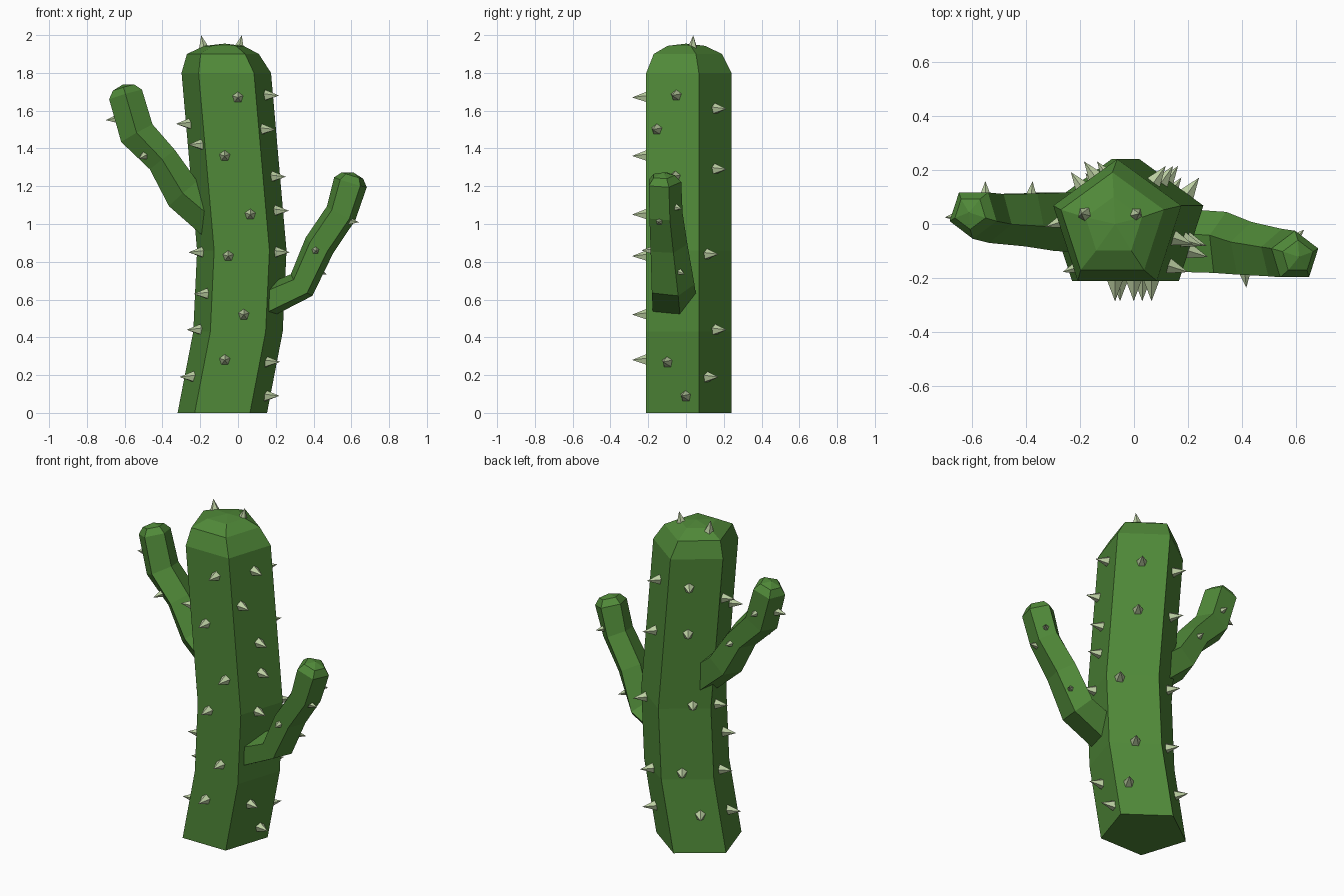
import bpy
import bmesh
from math import sin, cos, tau
from mathutils import Vector

SIDES = 5
RADIUS = 0.249
BACK = Vector((0, 1, 0))

default_cube = bpy.data.objects.get("Cube")
if default_cube:
    bpy.data.objects.remove(default_cube)


def make_material(name, colour):
    material = bpy.data.materials.new(name)
    material.use_nodes = True
    material.diffuse_color = colour
    shader = material.node_tree.nodes["Principled BSDF"]
    shader.inputs["Base Color"].default_value = colour
    shader.inputs["Roughness"].default_value = 0.9
    return material


green = make_material("cactus green", (0.08, 0.25, 0.04, 1))
pale = make_material("pale spike green", (0.5, 0.62, 0.36, 1))


def finish(bm, name, material):
    bmesh.ops.recalc_face_normals(bm, faces=bm.faces[:])
    mesh = bpy.data.meshes.new(name)
    bm.to_mesh(mesh)
    bm.free()
    mesh.materials.append(material)
    obj = bpy.data.objects.new(name, mesh)
    bpy.context.collection.objects.link(obj)
    return obj


def ring(centre, across, depth):
    """Five points round a centre, the first one lying along depth."""
    angles = [tau * i / SIDES for i in range(SIDES)]
    return [Vector(centre) + across * sin(a) + depth * cos(a) for a in angles]


def loft(name, rings, apex):
    """Skin a stack of rings, with a flat bottom and a pointed top."""
    bm = bmesh.new()
    loops = [[bm.verts.new(p) for p in points] for points in rings]
    tip = bm.verts.new(apex)
    bm.faces.new(loops[0])
    for i in range(SIDES):
        j = (i + 1) % SIDES
        for low, high in zip(loops, loops[1:]):
            bm.faces.new((low[i], low[j], high[j], high[i]))
        bm.faces.new((loops[-1][i], loops[-1][j], tip))
    return finish(bm, name, green)


# Trunk: leaning pentagonal column with a domed top
def trunk_ring(x, z, radius):
    return ring((x, -0.009, z), Vector((radius, 0, 0)), BACK * radius)


trunk_path = [(-0.083, 0), (0, 0.43), (0.02, 0.86), (-0.062, 1.8)]
trunk_rings = [trunk_ring(x, z, RADIUS) for x, z in trunk_path]
dome = [trunk_ring(-0.08, 1.9, 0.2), trunk_ring(-0.075, 1.943, 0.11)]
loft("trunk", trunk_rings + dome, (-0.07, 0, 1.955))


# Arms: bent pentagonal tubes, deeper than wide at the root
def make_arm(name, path, widths, depths, facing):
    points = [Vector(p) for p in path]
    rings = []
    for i, point in enumerate(points):
        along = (points[min(i + 1, len(points) - 1)] - points[max(i - 1, 0)]).normalized()
        across = BACK.cross(along).normalized()
        depth = along.cross(across) * facing
        rings.append(ring(point, across * widths[i], depth * depths[i]))
    end = points[-1]
    cap = end + along * 0.038
    rings.append(ring(cap, across * widths[-1] * 0.65, depth * depths[-1] * 0.65))
    loft(name, rings, end + along * 0.055)


make_arm("left_arm",
         [(0.12, -0.07, 0.575), (0.335, -0.08, 0.675), (0.43, -0.1, 0.885),
          (0.545, -0.115, 1.055), (0.595, -0.12, 1.22)],
         [0.09, 0.085, 0.088, 0.088, 0.095],
         [0.13, 0.125, 0.108, 0.097, 0.095], 1)
make_arm("right_arm",
         [(-0.1, 0.01, 1), (-0.29, 0.02, 1.16), (-0.4, 0.025, 1.34),
          (-0.535, 0.03, 1.48), (-0.595, 0.04, 1.685)],
         [0.11, 0.105, 0.088, 0.1, 0.095],
         [0.12, 0.12, 0.108, 0.1, 0.095], -1)

# Spikes: small five-sided cones gathered into one object
spike_mesh = bmesh.new()


def add_spike(base, direction, size=1.0):
    direction = Vector(direction).normalized()
    turn = direction.to_track_quat("Z", "Y").to_matrix().to_4x4()
    turn.translation = Vector(base) + direction * 0.03 * size
    bmesh.ops.create_cone(spike_mesh, cap_ends=True, segments=SIDES,
                          radius1=0.036 * size, radius2=0,
                          depth=0.09 * size, matrix=turn)


def trunk_point(corner, z):
    for low, high in zip(trunk_rings, trunk_rings[1:]):
        a, b = low[corner % SIDES], high[corner % SIDES]
        if a.z <= z <= b.z:
            return a.lerp(b, (z - a.z) / (b.z - a.z))


# Trunk spikes: height and fraction across, for each side of the trunk
side_spikes = [
    [(1.61, 0.5), (1.29, 0.5), (0.84, 0.75), (0.44, 0.5), (0.19, 0.75)],
    [(1.68, 0.43), (1.5, 0.8), (1.25, 0.45), (1.07, 0.45), (0.85, 0.6),
     (0.27, 0.6), (0.09, 0.25)],
    [(1.67, 0.33), (1.36, 0.66), (1.05, 0.29), (0.83, 0.74), (0.52, 0.41),
     (0.28, 0.64)],
    [(1.53, 0.8), (1.42, 0.2), (0.85, 0.7), (0.63, 0.3), (0.44, 0.6),
     (0.19, 0.5)],
    [(1.62, 0.6), (1.33, 0.55), (0.88, 0.35), (0.47, 0.6), (0.22, 0.37)],
]
for side, spots in enumerate(side_spikes):
    angle = tau * (side + 0.5) / SIDES
    for z, across in spots:
        base = trunk_point(side, z).lerp(trunk_point(side + 1, z), across)
        add_spike(base, (sin(angle), cos(angle), 0))

# Crown spikes
add_spike((-0.18, 0.035, 1.925), (-0.2, 0.05, 1))
add_spike((0.005, 0.035, 1.925), (0.2, 0.05, 1))

# Arm spikes
add_spike((0.585, -0.14, 1.015), (1, -0.1, -0.1), 0.75)
add_spike((0.41, -0.18, 0.86), (0.1, -1, 0), 0.75)
add_spike((0.59, -0.06, 1.09), (0.7, 0.7, -0.2), 0.75)
add_spike((0.425, -0.04, 0.75), (0.8, 0.6, -0.3), 0.75)
add_spike((-0.645, 0.03, 1.555), (-1, -0.1, -0.1), 0.75)
add_spike((-0.5, -0.035, 1.36), (-0.5, -0.8, -0.3), 0.65)
add_spike((-0.55, 0.11, 1.55), (0, 1, 0), 0.65)
add_spike((-0.38, 0.11, 1.32), (0.1, 1, 0), 0.65)

finish(spike_mesh, "spikes", pale)
